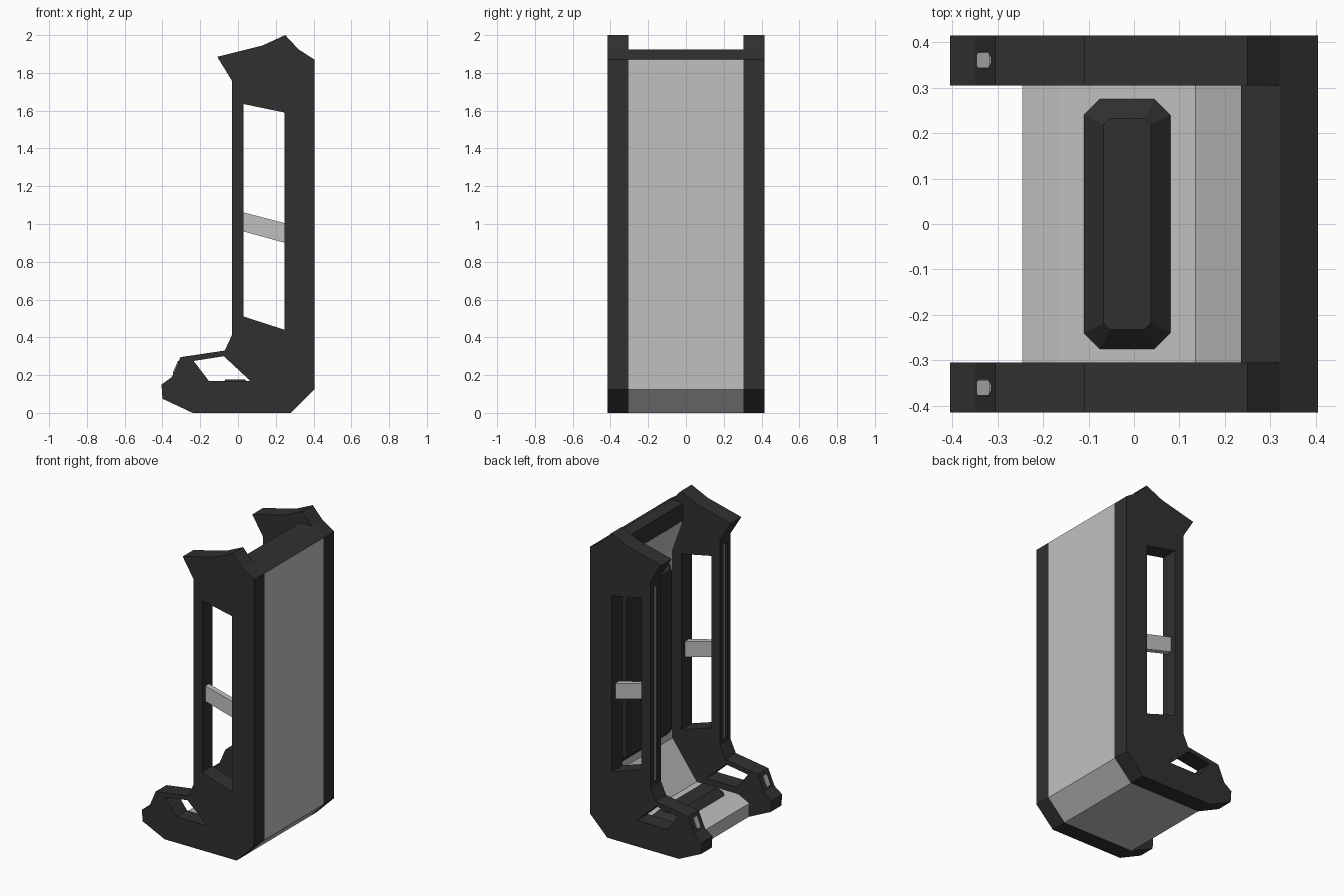
import bpy, bmesh, math
from mathutils import Vector, Matrix

if "Cube" in bpy.data.objects:
    bpy.data.objects.remove(bpy.data.objects["Cube"])


def material(name, v):
    m = bpy.data.materials.new(name)
    m.diffuse_color = (v, v, v, 1)
    m.use_nodes = True
    m.node_tree.nodes["Principled BSDF"].inputs["Base Color"].default_value = m.diffuse_color
    return m


DARK = material("charcoal", 0.030)
LIGHT = material("light grey", 0.53)


def make_object(name, bm, mats):
    bmesh.ops.recalc_face_normals(bm, faces=bm.faces[:])
    me = bpy.data.meshes.new(name)
    bm.to_mesh(me)
    bm.free()
    for m in mats:
        me.materials.append(m)
    ob = bpy.data.objects.new(name, me)
    bpy.context.collection.objects.link(ob)
    return ob


def prism(name, pts, y0, y1, mats):
    """Extrude an x-z outline between two y positions."""
    bm = bmesh.new()
    a = [bm.verts.new((x, y0, z)) for x, z in pts]
    b = [bm.verts.new((x, y1, z)) for x, z in pts]
    bm.faces.new(a)
    bm.faces.new(b[::-1])
    n = len(pts)
    for i in range(n):
        j = (i + 1) % n
        bm.faces.new((a[i], b[i], b[j], a[j]))
    return make_object(name, bm, mats)


def octagon(hx, hy, c):
    return [(hx, hy - c), (hx - c, hy), (c - hx, hy), (-hx, hy - c),
            (-hx, c - hy), (c - hx, -hy), (hx - c, -hy), (hx, c - hy)]


def plate(name, hx, hy, c, inset, height, matrix, mat):
    """Eight-sided plate with sloping rim, in the local x-y plane."""
    bm = bmesh.new()
    low = [bm.verts.new((x, y, 0)) for x, y in octagon(hx, hy, c)]
    top = [bm.verts.new((x, y, height))
           for x, y in octagon(hx - inset, hy - inset, c * 0.4)]
    bm.faces.new(low[::-1])
    bm.faces.new(top)
    for i in range(8):
        j = (i + 1) % 8
        bm.faces.new((low[i], low[j], top[j], top[i]))
    bm.transform(matrix)
    return make_object(name, bm, [mat])


def cut(ob, cutter):
    cutter.hide_render = True
    mod = ob.modifiers.new("cut", 'BOOLEAN')
    mod.operation = 'DIFFERENCE'
    mod.solver = 'EXACT'
    mod.object = cutter
    bpy.context.view_layer.objects.active = ob
    bpy.ops.object.modifier_apply(modifier=mod.name)
    bpy.data.objects.remove(cutter)


FRAME = [(-0.11, 1.885), (0.13, 1.945), (0.25, 2.0), (0.32, 1.925),
         (0.405, 1.87), (0.405, 0.125), (0.28, 0), (-0.24, 0),
         (-0.40, 0.075), (-0.405, 0.15), (-0.35, 0.19), (-0.305, 0.295),
         (-0.07, 0.33), (-0.033, 0.41), (-0.033, 1.76)]
WINDOW = [(0.03, 1.635), (0.247, 1.59), (0.247, 0.44), (0.03, 0.51)]
FOOT_HOLE = [(-0.235, 0.275), (-0.075, 0.30), (0.065, 0.17), (-0.155, 0.17)]
BAR = [(0.02, 1.064), (0.257, 1.002), (0.257, 0.898), (0.02, 0.963)]
GROOVE = [(-0.1, 0.44), (-0.020, 0.44), (-0.020, 1.71), (-0.1, 1.71)]
STRIP = [(-0.030, 0.44), (-0.018, 0.44), (-0.018, 1.71), (-0.030, 1.71)]

for s, side in ((-1, "front"), (1, "rear")):
    yc = 0.36 * s
    # side frame with window, foot opening and edge groove
    frame = prism(side + "_side_frame", FRAME, yc - 0.055, yc + 0.055, [DARK])
    for hole in (WINDOW, FOOT_HOLE):
        cut(frame, prism("cutter", hole, yc - 0.2, yc + 0.2, [DARK]))
    cut(frame, prism("cutter", GROOVE, yc - 0.02, yc + 0.02, [DARK]))
    prism(side + "_groove_strip", STRIP, yc - 0.007, yc + 0.007, [LIGHT])
    # cross bar inside the window
    prism(side + "_window_bar", BAR, yc - 0.018, yc + 0.018, [LIGHT])
    # light badge plate on the sloping toe
    ang = math.atan2(0.105, 0.045)
    m = (Matrix.Translation((-0.3285, yc, 0.241))
         @ Matrix.Rotation(-ang, 4, 'Y'))
    plate(side + "_toe_plate", 0.036, 0.018, 0.012, 0.001, 0.004, m, LIGHT)

# light shell forming floor and back wall, with a dark top cap
SHELL = [(0.405, 0.125), (0.405, 1.87), (0.32, 1.925), (0.235, 1.925),
         (0.235, 1.81), (0.31, 1.60), (0.31, 0.37), (0.135, 0.13),
         (-0.165, 0.13), (-0.245, 0.09), (-0.24, 0), (0.28, 0)]
shell = prism("back_and_floor_shell", SHELL, -0.305, 0.305, [LIGHT, DARK])
for p in shell.data.polygons:
    if p.center.z > 1.8:
        p.material_index = 1

# dark raised pads on the floor and the back wall
plate("floor_pad", 0.095, 0.275, 0.035, 0.043, 0.046,
      Matrix.Translation((-0.015, 0, 0.13)), DARK)
plate("wall_pad", 0.57, 0.275, 0.035, 0.043, 0.046,
      Matrix.Translation((0.31, 0, 0.985)) @ Matrix.Rotation(-math.pi / 2, 4, 'Y'),
      DARK)
